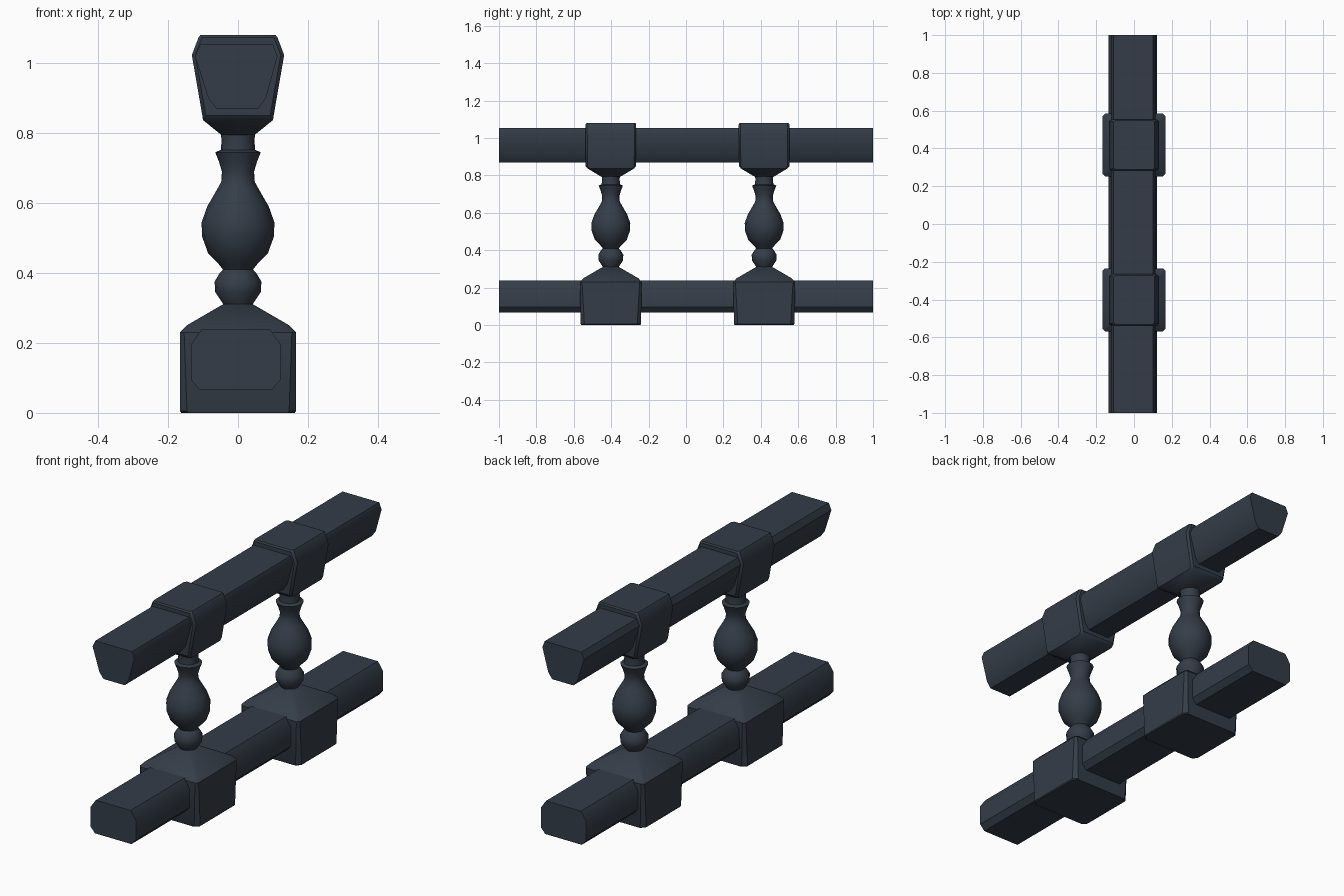
import bpy, bmesh, math

if "Cube" in bpy.data.objects:
    bpy.data.objects.remove(bpy.data.objects["Cube"])

mat = bpy.data.materials.new("dark slate")
mat.diffuse_color = (0.034, 0.046, 0.064, 1)
mat.use_nodes = True
mat.node_tree.nodes["Principled BSDF"].inputs["Base Color"].default_value = mat.diffuse_color


def finish(bm, name, angle):
    bmesh.ops.recalc_face_normals(bm, faces=bm.faces)
    me = bpy.data.meshes.new(name)
    bm.to_mesh(me)
    bm.free()
    me.materials.append(mat)
    ob = bpy.data.objects.new(name, me)
    bpy.context.collection.objects.link(ob)
    bpy.ops.object.select_all(action='DESELECT')
    ob.select_set(True)
    bpy.context.view_layer.objects.active = ob
    bpy.ops.object.shade_smooth_by_angle(angle=math.radians(angle))
    return ob


def loft(name, rings, angle):
    """Skin a stack of equal-length point rings and cap both ends."""
    bm = bmesh.new()
    vs = [[bm.verts.new(p) for p in r] for r in rings]
    n = len(vs[0])
    for a, b in zip(vs, vs[1:]):
        for i in range(n):
            j = (i + 1) % n
            bm.faces.new((a[i], a[j], b[j], b[i]))
    bm.faces.new(vs[0])
    bm.faces.new(vs[-1])
    return finish(bm, name, angle)


def block_ring(cy, z, hx, hy, c):
    """Rectangle with chamfered corners."""
    pts = [(hx, -hy + c), (hx, hy - c), (hx - c, hy), (-hx + c, hy),
           (-hx, hy - c), (-hx, -hy + c), (-hx + c, -hy), (hx - c, -hy)]
    return [(x, cy + y, z) for x, y in pts]


def round_ring(cy, z, r, n=16):
    return [(r * math.cos(2 * math.pi * i / n),
             cy + r * math.sin(2 * math.pi * i / n), z) for i in range(n)]


def rail(name, section):
    loft(name, [[(x, y, z) for x, z in section] for y in (-1, 1)], 40)


# Lower and upper rails with chamfered sections
rail("lower_rail", [(-0.105, 0.238), (0.092, 0.238), (0.122, 0.195), (0.122, 0.095),
                    (0.097, 0.067), (-0.11, 0.067), (-0.135, 0.095), (-0.135, 0.195)])
rail("upper_rail", [(-0.108, 1.053), (0.1, 1.053), (0.113, 1.02), (0.08, 0.9),
                    (0.058, 0.87), (-0.062, 0.87), (-0.085, 0.9), (-0.123, 1.02)])

# Turned profile of the baluster: (radius, height)
PROFILE = [(0.04, 0.305), (0.045, 0.315), (0.065, 0.345), (0.067, 0.375),
           (0.052, 0.4), (0.043, 0.41), (0.055, 0.425), (0.085, 0.455),
           (0.103, 0.505), (0.104, 0.545), (0.088, 0.59), (0.062, 0.635),
           (0.048, 0.66), (0.046, 0.69), (0.055, 0.72), (0.065, 0.745),
           (0.049, 0.752), (0.047, 0.78), (0.05, 0.805)]
# Stepped blocks: (height, half width x, half depth y, corner chamfer)
BASE = [(0, 0.162, 0.158, 0.02), (0.005, 0.166, 0.161, 0.02),
        (0.23, 0.166, 0.166, 0.012), (0.25, 0.147, 0.147, 0.012),
        (0.312, 0.04, 0.04, 0.01)]
CAP = [(0.795, 0.048, 0.055, 0.015), (0.837, 0.1, 0.125, 0.01),
       (0.85, 0.102, 0.135, 0.01), (1.023, 0.132, 0.136, 0.01),
       (1.073, 0.113, 0.136, 0.01), (1.08, 0.108, 0.13, 0.01)]

for side, cy in (("front", -0.402), ("back", 0.418)):
    loft(side + "_base_block", [block_ring(cy, *b) for b in BASE], 35)
    loft(side + "_baluster", [round_ring(cy, z, r) for r, z in PROFILE], 50)
    loft(side + "_cap_block", [block_ring(cy, *b) for b in CAP], 35)
